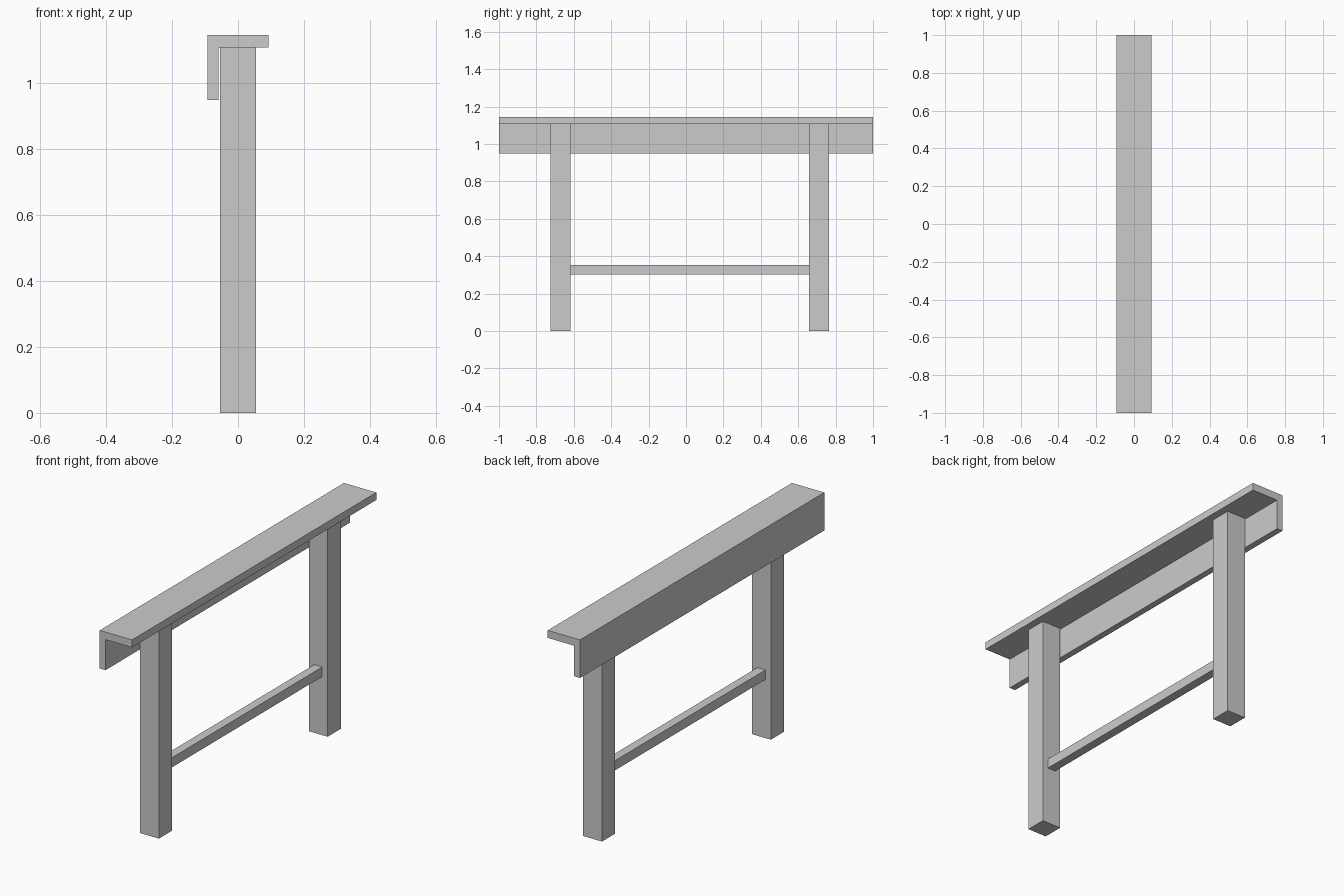
import bpy
import bmesh

if "Cube" in bpy.data.objects:
    bpy.data.objects.remove(bpy.data.objects["Cube"])


def extrude_profile(name, points, y0, y1):
    """Extrude a closed (x, z) outline along y."""
    bm = bmesh.new()
    face = bm.faces.new([bm.verts.new((x, y0, z)) for x, z in points])
    result = bmesh.ops.extrude_face_region(bm, geom=[face])
    moved = [v for v in result["geom"] if isinstance(v, bmesh.types.BMVert)]
    bmesh.ops.translate(bm, verts=moved, vec=(0, y1 - y0, 0))
    bmesh.ops.recalc_face_normals(bm, faces=bm.faces)
    mesh = bpy.data.meshes.new(name)
    bm.to_mesh(mesh)
    bm.free()
    obj = bpy.data.objects.new(name, mesh)
    bpy.context.collection.objects.link(obj)
    return obj


def bar(name, half_width, y0, y1, z0, z1):
    """Rectangular bar centred on x = 0."""
    w = half_width
    return extrude_profile(name, [(-w, z0), (w, z0), (w, z1), (-w, z1)], y0, y1)


TOP, UNDERSIDE, APRON_BOTTOM = 1.145, 1.106, 0.948
HALF_TOP, LEG = 0.0925, 0.108
LEG_CENTRES = {"front_leg": -0.671, "back_leg": 0.711}

# L-shaped top board with its hanging apron
extrude_profile("top_with_apron", [
    (-HALF_TOP, APRON_BOTTOM), (-0.059, APRON_BOTTOM), (-0.059, UNDERSIDE),
    (HALF_TOP, UNDERSIDE), (HALF_TOP, TOP), (-HALF_TOP, TOP)], -1, 1)

# Square legs
for name, y in LEG_CENTRES.items():
    bar(name, LEG / 2, y - LEG / 2, y + LEG / 2, 0, UNDERSIDE)

# Stretcher rail between the legs
bar("stretcher_rail", 0.023, LEG_CENTRES["front_leg"] + LEG / 2,
    LEG_CENTRES["back_leg"] - LEG / 2, 0.303, 0.353)
